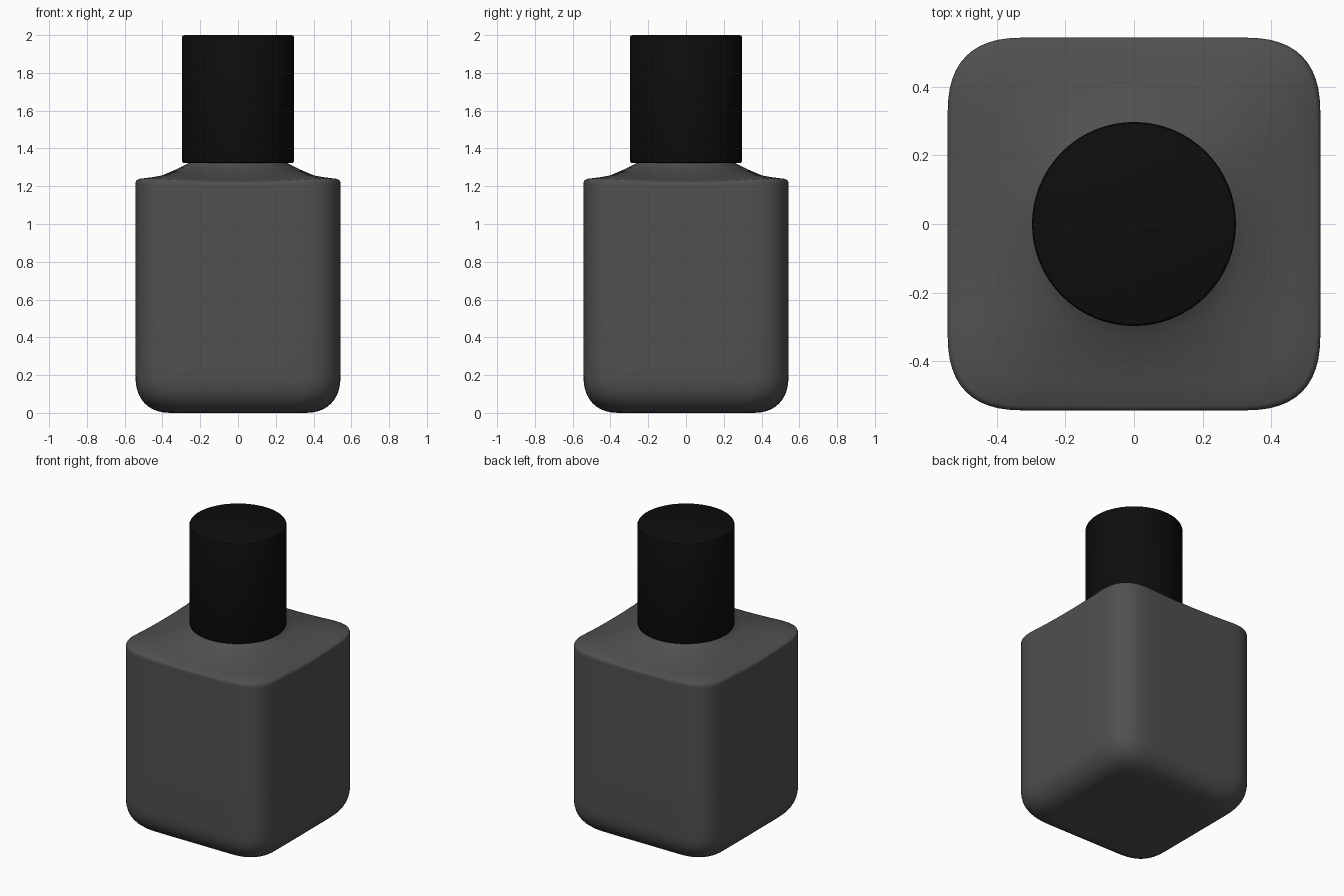
import bpy, bmesh
from math import sin, cos, pi
from mathutils import Vector

cube = bpy.data.objects.get("Cube")
if cube:
    bpy.data.objects.remove(cube)


def material(name, rgb):
    m = bpy.data.materials.new(name)
    m.use_nodes = True
    m.diffuse_color = (*rgb, 1)
    m.node_tree.nodes["Principled BSDF"].inputs["Base Color"].default_value = (*rgb, 1)
    return m


def finish(name, bm, mat, angle):
    bmesh.ops.recalc_face_normals(bm, faces=bm.faces)
    mesh = bpy.data.meshes.new(name)
    bm.to_mesh(mesh)
    bm.free()
    mesh.materials.append(mat)
    ob = bpy.data.objects.new(name, mesh)
    bpy.context.collection.objects.link(ob)
    bpy.ops.object.select_all(action="DESELECT")
    ob.select_set(True)
    bpy.context.view_layer.objects.active = ob
    bpy.ops.object.shade_smooth_by_angle(angle=angle)
    return ob


def outline():
    """Unit rounded square: soft corners joined by straight sides."""
    flat, power, steps, sides = 0.56, 2 / 2.7, 12, 8
    quarter = []
    for i in range(steps + 1):
        a = pi / 2 * i / steps
        quarter.append(Vector((flat + (1 - flat) * max(cos(a), 0) ** power,
                               flat + (1 - flat) * max(sin(a), 0) ** power)))
    for i in range(1, sides):
        quarter.append(Vector((flat - 2 * flat * i / sides, 1)))
    points = []
    for q in range(4):
        for p in quarter:
            x, y = p
            for _ in range(q):
                x, y = -y, x
            points.append(Vector((x, y)))
    return points


def lathe(bm, rings):
    """Bridge closed rings of points and cap both ends."""
    loops = [[bm.verts.new(p) for p in ring] for ring in rings]
    n = len(loops[0])
    for a, b in zip(loops, loops[1:]):
        for i in range(n):
            j = (i + 1) % n
            bm.faces.new((a[i], a[j], b[j], b[i]))
    bm.faces.new(loops[0][::-1])
    bm.faces.new(loops[-1])


glass = material("dark grey glass", (0.08, 0.08, 0.08))
black = material("black plastic", (0.004, 0.004, 0.004))

# Bottle: (half width, height, roundness, corner lift)
HALF = 0.543
profile = []
for i in range(11):  # rounded base
    a = pi / 2 * i / 10
    profile.append((HALF - 0.19 + 0.19 * sin(a) ** 0.85,
                    0.2 * (1 - cos(a) ** 0.85) if i < 10 else 0.2, 0, 0))
profile += [(HALF, 0.5, 0, 0), (HALF, 0.9, 0, 0), (HALF, 1.2, 0, 0),
            (HALF, 1.212, 0, 0.012), (0.539, 1.219, 0, 0.017), (0.53, 1.224, 0, 0.018),
            (0.47, 1.238, 0.12, 0.012), (0.40, 1.258, 0.4, 0.006),
            (0.33, 1.288, 0.75, 0), (0.265, 1.32, 1, 0),
            (0.25, 1.34, 1, 0), (0.25, 1.45, 1, 0)]
shape = outline()
rings = []
for half, z, roundness, lift in profile:
    rings.append([(*(p.lerp(p.normalized(), roundness) * half),
                   z + lift * (p.length - 1) / 0.28) for p in shape])
bm = bmesh.new()
lathe(bm, rings)
finish("bottle", bm, glass, 0.9)

# Cap: plain cylinder with a small edge rounding
R, LOW, TOP, B = 0.297, 1.322, 2.0, 0.012
cap_profile = [(R - B, LOW), (R - 0.3 * B, LOW + 0.3 * B), (R, LOW + B),
               (R, TOP - B), (R - 0.3 * B, TOP - 0.3 * B), (R - B, TOP)]
bm = bmesh.new()
lathe(bm, [[(r * cos(2 * pi * i / 64), r * sin(2 * pi * i / 64), z) for i in range(64)]
           for r, z in cap_profile])
finish("cap", bm, black, 0.6)
